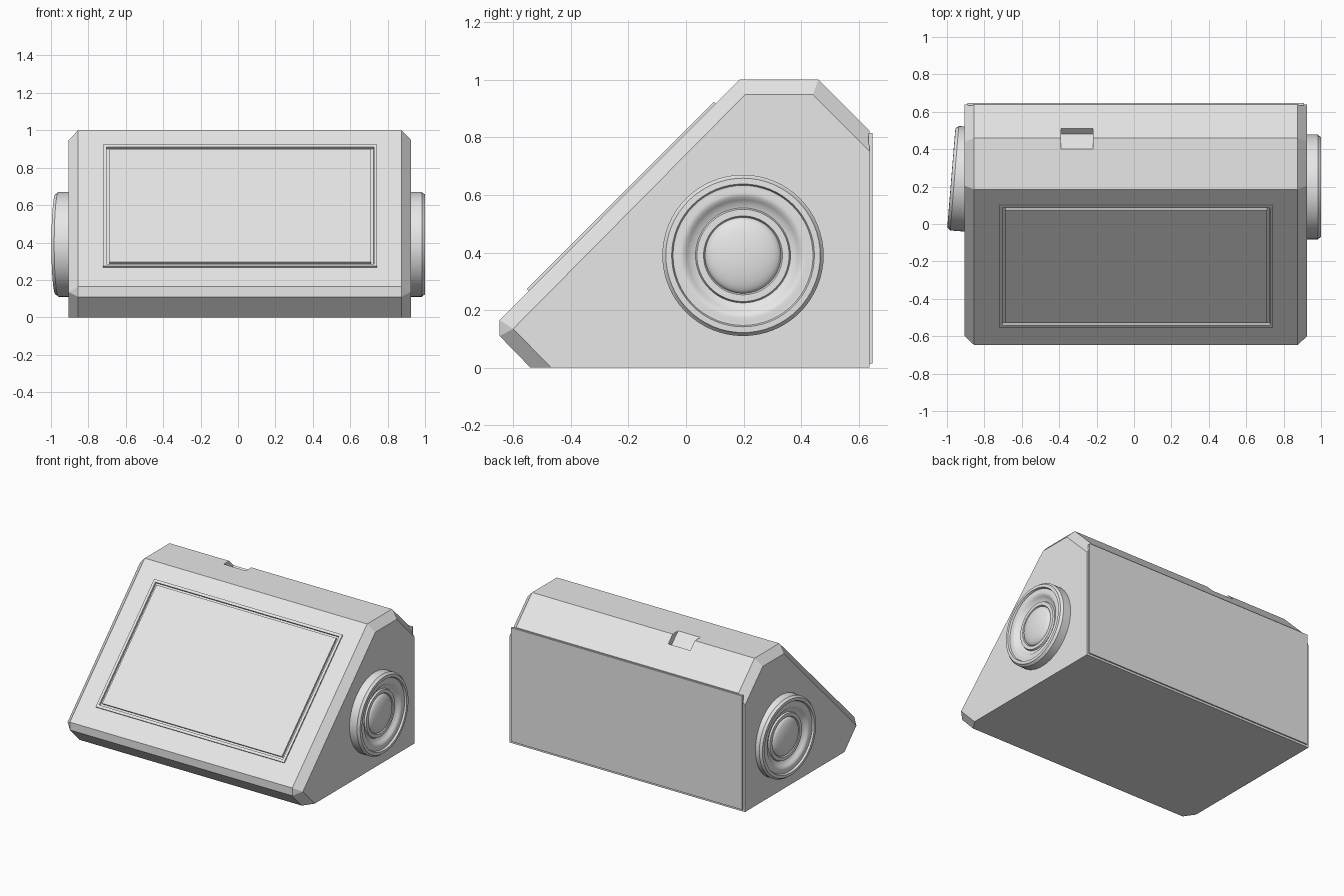
import bpy, bmesh, math
from mathutils import Vector

default = bpy.data.objects.get("Cube")
if default:
    bpy.data.objects.remove(default, do_unlink=True)

grey = bpy.data.materials.new("plain_grey")
grey.use_nodes = True
grey.diffuse_color = (0.8, 0.8, 0.8, 1)
grey.node_tree.nodes["Principled BSDF"].inputs["Base Color"].default_value = (0.8, 0.8, 0.8, 1)


def finish(name, bm):
    bmesh.ops.recalc_face_normals(bm, faces=bm.faces)
    mesh = bpy.data.meshes.new(name)
    bm.to_mesh(mesh)
    bm.free()
    mesh.materials.append(grey)
    obj = bpy.data.objects.new(name, mesh)
    bpy.context.collection.objects.link(obj)
    return obj


def box_bmesh(size):
    bm = bmesh.new()
    bmesh.ops.create_cube(bm, size=1)
    bmesh.ops.scale(bm, vec=size, verts=bm.verts)
    return bm


def place(obj, location, tilt=0):
    obj.location = location
    obj.rotation_euler.x = math.radians(tilt)
    return obj


def cut(target, cutter):
    cutter.hide_render = True
    cutter.hide_set(True)
    cutter.display_type = 'WIRE'
    mod = target.modifiers.new(cutter.name, 'BOOLEAN')
    mod.operation = 'DIFFERENCE'
    mod.solver = 'EXACT'
    mod.object = cutter


# Wedge cabinet: a wide middle profile and smaller end profiles form the side chamfers
BACK = 0.638
middle = [(-0.647, 0.165), (0.185, 1.0), (0.46, 1.0), (BACK, 0.822),
          (BACK, 0), (-0.54, 0), (-0.647, 0.11)]
end = [(-0.6, 0.135), (0.205, 0.948), (0.44, 0.948), (BACK, 0.75),
       (BACK, 0), (-0.468, 0), (-0.6, 0.135)]
bm = bmesh.new()
rings = [[bm.verts.new((x, y, z)) for y, z in profile]
         for x, profile in ((-0.905, end), (-0.855, middle), (0.875, middle), (0.925, end))]
for a, b in zip(rings, rings[1:]):
    for i in range(len(a)):
        j = (i + 1) % len(a)
        bm.faces.new((a[i], a[j], b[j], b[i]))
bm.faces.new(rings[0])
bm.faces.new(rings[-1])
bmesh.ops.remove_doubles(bm, verts=bm.verts, dist=0.0001)
cabinet = finish("cabinet", bm)

# Front display: bezel with a shallow opening and a separate screen panel
normal = Vector((0, -1, 1)).normalized()
centre = Vector((0.012, -0.224, 0.595))


def on_front(name, bm, offset):
    return place(finish(name, bm), centre + normal * offset, 45)


cut(cabinet, on_front("display_pocket", box_bmesh((1.44, 0.9, 0.08)), 0.015))
bm = box_bmesh((1.465, 0.92, 0.035))
bm.faces.ensure_lookup_table()
top = max(bm.faces, key=lambda f: f.calc_center_median().z)
bmesh.ops.inset_region(bm, faces=[top], thickness=0.026)
bmesh.ops.inset_region(bm, faces=[top], thickness=0.0005, depth=-0.015)
on_front("display_bezel", bm, -0.0125)
on_front("screen_panel", box_bmesh((1.398, 0.853, 0.016)), -0.004)

# Recessed notch in the rear slope of the top
notch = finish("switch_notch", box_bmesh((0.172, 0.15, 0.1)))
slope_normal = Vector((0, 1, 1)).normalized()
slope_down = Vector((0, 1, -1)).normalized()
floor_end = Vector((-0.305, 0.48, 0.92))
place(notch, floor_end - slope_down * 0.075 + slope_normal * 0.05, -45)
cut(cabinet, notch)

# Flat rear cover with square corners
place(finish("rear_cover", box_bmesh((1.8, 0.014, 0.8))), (0.01, 0.64, 0.415))

# Speaker section: radius and height, from the outer rim to the dome's edge
rim = [(0.28, -0.03), (0.28, 0.058), (0.274, 0.064), (0.268, 0.074), (0.248, 0.075),
       (0.243, 0.062), (0.232, 0.061), (0.217, 0.064), (0.203, 0.06), (0.193, 0.05),
       (0.18, 0.04), (0.165, 0.035), (0.16, 0.046), (0.137, 0.046), (0.132, 0.036)]
dome = [(0.132 * math.cos(t), 0.036 + 0.036 * math.sin(t))
        for t in (math.pi / 2 * k / 8 for k in range(1, 9))]


def speaker(name, location, direction):
    bm = bmesh.new()
    verts = [bm.verts.new((r, 0, h)) for r, h in rim + dome]
    edges = [bm.edges.new(pair) for pair in zip(verts, verts[1:])]
    bmesh.ops.spin(bm, geom=verts + edges, cent=(0, 0, 0), axis=(0, 0, 1),
                   angle=math.tau, steps=64)
    bmesh.ops.remove_doubles(bm, verts=bm.verts, dist=0.0001)
    open_edges = [e for e in bm.edges if e.is_boundary]
    bmesh.ops.holes_fill(bm, edges=open_edges, sides=0)
    obj = finish(name, bm)
    obj.location = location
    obj.rotation_euler = Vector(direction).to_track_quat('Z', 'Y').to_euler()
    bpy.ops.object.select_all(action='DESELECT')
    obj.select_set(True)
    bpy.context.view_layer.objects.active = obj
    bpy.ops.object.shade_smooth_by_angle(angle=math.radians(30))


# The right speaker is turned slightly towards the rear
speaker("left_speaker", (0.925, 0.198, 0.39), (1, 0, 0))
speaker("right_speaker", (-0.902, 0.24, 0.39), (-1, 0.082, 0))
